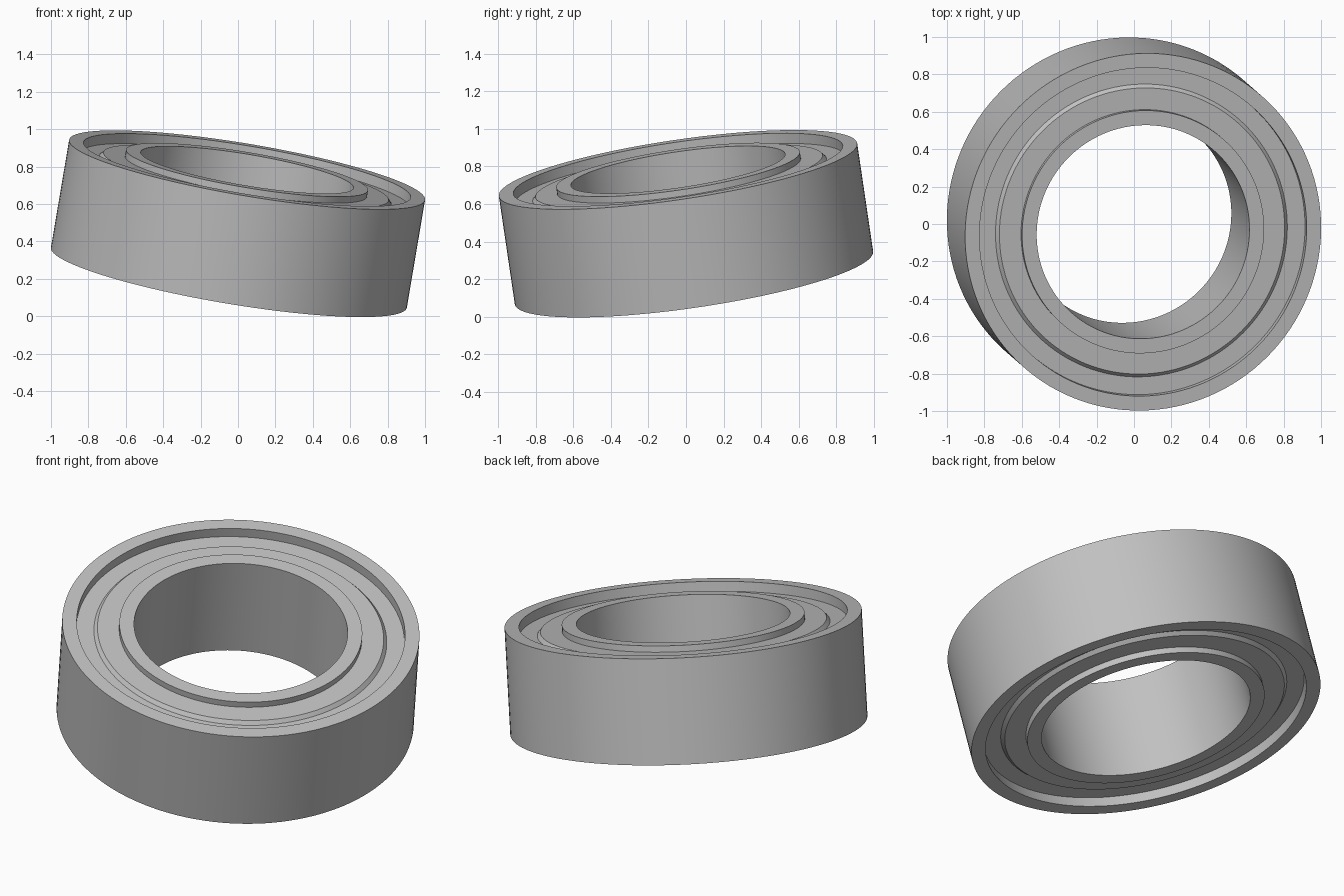
import bpy
import bmesh
import math
from mathutils import Matrix, Vector

SEGMENTS = 128
HALF = 0.295                      # half the bearing width
AXIS = Vector((0.165, -0.144, 0.976)).normalized()
TILT = Vector((0, 0, 1)).rotation_difference(AXIS).to_matrix().to_4x4()
PLACE = Matrix.Translation((0, 0, 0.495)) @ TILT

default_cube = bpy.data.objects.get("Cube")
if default_cube:
    bpy.data.objects.remove(default_cube, do_unlink=True)

steel = bpy.data.materials.new("steel_grey")
steel.use_nodes = True
GREY = (0.53, 0.53, 0.53, 1)
steel.diffuse_color = GREY
steel.node_tree.nodes["Principled BSDF"].inputs["Base Color"].default_value = GREY


def lathe(name, profile):
    """Spin a closed (radius, height) profile about the tilted axis."""
    bm = bmesh.new()
    verts = [bm.verts.new((r, 0, z)) for r, z in profile]
    edges = [bm.edges.new((v, verts[i - 1])) for i, v in enumerate(verts)]
    bmesh.ops.spin(bm, geom=verts + edges, cent=(0, 0, 0), axis=(0, 0, 1),
                   angle=math.tau, steps=SEGMENTS, use_merge=True)
    bmesh.ops.remove_doubles(bm, verts=bm.verts, dist=0.0001)
    bmesh.ops.recalc_face_normals(bm, faces=bm.faces)
    mesh = bpy.data.meshes.new(name)
    bm.to_mesh(mesh)
    bm.free()
    mesh.materials.append(steel)
    obj = bpy.data.objects.new(name, mesh)
    bpy.context.collection.objects.link(obj)
    obj.matrix_world = PLACE
    bpy.ops.object.select_all(action='DESELECT')
    obj.select_set(True)
    bpy.context.view_layer.objects.active = obj
    bpy.ops.object.shade_smooth_by_angle(angle=math.radians(25))
    return obj


def ring_profile(inner, outer):
    return [(inner, -HALF), (outer, -HALF), (outer, HALF), (inner, HALF)]


# Races
lathe("outer_ring", ring_profile(0.887, 0.965))
lathe("inner_ring", ring_profile(0.577, 0.656))

# Recessed shields with a raised inner lip, one on each side
LIP = HALF - 0.035
RECESS = HALF - 0.055
BACK = HALF - 0.1
for name, side in (("top_shield", 1), ("bottom_shield", -1)):
    points = [(0.65, BACK), (0.893, BACK), (0.893, RECESS),
              (0.791, RECESS), (0.773, LIP), (0.65, LIP)]
    lathe(name, [(r, side * z) for r, z in points])
